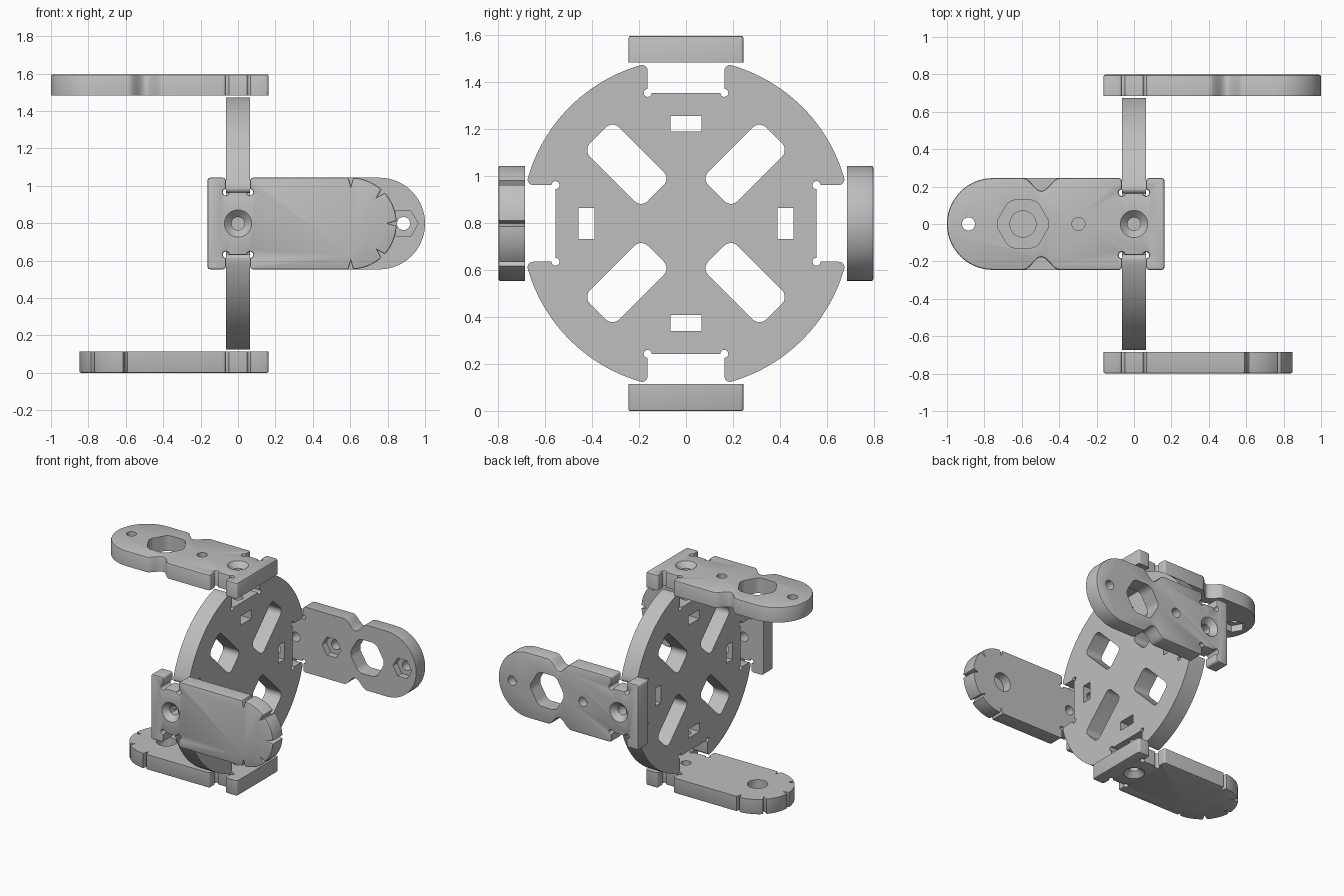
import bpy
import bmesh
from math import sin, cos, pi, asin, sqrt
from mathutils import Matrix, Vector

cube = bpy.data.objects.get("Cube")
if cube:
    bpy.data.objects.remove(cube, do_unlink=True)

CENTRE = Vector((0, 0, 0.798))
INNER, OUTER = 0.684, 0.798      # arm plate distances from the hub
HALF = 0.245                     # half width of an arm
RADIUS, THICK = 0.70, 0.065      # hub disc

grey = bpy.data.materials.new("plain_grey")
grey.use_nodes = True
grey.diffuse_color = (0.52, 0.52, 0.52, 1)
grey.node_tree.nodes["Principled BSDF"].inputs["Base Color"].default_value = (0.52, 0.52, 0.52, 1)


def arc(cx, cy, r, start, end, n):
    """Points on an arc, angles in degrees."""
    angles = [(start + (end - start) * i / n) * pi / 180 for i in range(n + 1)]
    return [(cx + r * cos(a), cy + r * sin(a)) for a in angles]


def mirror(points, axis):
    """Mirror a half profile and append it in reverse order."""
    flip = [(-x, y) if axis == 0 else (x, -y) for x, y in reversed(points)]
    return points + [p for p in flip if abs(p[axis]) > 1e-5]


def notch(half, floor, top, fillet, r=0.017):
    """Slot with rounded mouth and relieved inner corners."""
    side = arc(half + fillet, top - fillet, fillet, 90, 180, 4)
    side += arc(half, floor, r, 90, -180, 12)
    return mirror(side, 0)


def rounded_rect(cx, cy, hx, hy, r):
    pts = []
    for k, (sx, sy) in enumerate([(1, 1), (-1, 1), (-1, -1), (1, -1)]):
        pts += arc(cx + sx * (hx - r), cy + sy * (hy - r), r, 90 * k, 90 * k + 90, 5)
    return pts


def turn(points, degrees):
    m = Matrix.Rotation(degrees * pi / 180, 2)
    return [tuple(m @ Vector(p)) for p in points]


def prism(name, points, low, high, frame, bevel=0):
    """Extrude a profile along the local w axis; optionally soften the top rim."""
    bm = bmesh.new()
    base = bm.faces.new([bm.verts.new((x, y, low)) for x, y in points])
    out = bmesh.ops.extrude_face_region(bm, geom=[base], use_keep_orig=True)["geom"]
    top = [f for f in out if isinstance(f, bmesh.types.BMFace)][0]
    bmesh.ops.translate(bm, verts=top.verts[:], vec=(0, 0, high - low))
    bmesh.ops.recalc_face_normals(bm, faces=bm.faces[:])
    if bevel:
        bmesh.ops.bevel(bm, geom=top.edges[:], offset=bevel, segments=2,
                        profile=0.5, affect='EDGES', clamp_overlap=False)
    return finish(name, bm, frame)


def cone(name, u, r_low, r_high, low, high, frame):
    bm = bmesh.new()
    bmesh.ops.create_cone(bm, cap_ends=True, segments=32, radius1=r_low, radius2=r_high,
                          depth=high - low,
                          matrix=Matrix.Translation((u, 0, (low + high) / 2)))
    return finish(name, bm, frame)


def finish(name, bm, frame):
    bm.transform(frame)
    mesh = bpy.data.meshes.new(name)
    bm.to_mesh(mesh)
    bm.free()
    mesh.materials.append(grey)
    ob = bpy.data.objects.new(name, mesh)
    bpy.context.collection.objects.link(ob)
    return ob


def carve(ob, cutters):
    """Subtract the cutters, bake the result and shade it."""
    for c in cutters:
        c.hide_render = True
        mod = ob.modifiers.new("cut", 'BOOLEAN')
        mod.operation, mod.solver, mod.object = 'DIFFERENCE', 'EXACT', c
    bpy.context.view_layer.update()
    baked = bpy.data.meshes.new_from_object(
        ob.evaluated_get(bpy.context.evaluated_depsgraph_get()))
    ob.modifiers.clear()
    ob.data = baked
    for c in cutters:
        bpy.data.objects.remove(c, do_unlink=True)
    bpy.ops.object.select_all(action='DESELECT')
    ob.select_set(True)
    bpy.context.view_layer.objects.active = ob
    bpy.ops.object.shade_smooth_by_angle(angle=pi / 6)


def make_frame(u, w):
    """Axes: u along the part, w outward."""
    u, w = Vector(u), Vector(w)
    m = Matrix((u, w.cross(u), w)).transposed().to_4x4()
    return Matrix.Translation(CENTRE) @ m


def arm_tail():
    """Shared clamp end: slot for the disc, then the square tail."""
    return notch(0.065, 0.167, HALF, 0.015) + arc(-0.148, HALF - 0.015, 0.015, 90, 180, 3)


def clamp_hole(frame):
    return [cone("cut_bolt", 0, 0.035, 0.035, INNER - 0.05, OUTER + 0.05, frame),
            cone("cut_sink", 0, 0.028, 0.083, OUTER - 0.045, OUTER + 0.01, frame)]


def long_arm(name, u, w):
    frame = make_frame(u, w)
    half = arc(0.755, 0, HALF, 0, 90, 20)
    # smooth waist in each side
    for i in range(17):
        t = 1 - i / 8
        half.append((0.495 + 0.095 * t, HALF - 0.034 * (1 + cos(pi * t))))
    ob = prism(name, mirror(half + arm_tail(), 1), INNER, OUTER, frame, 0.01)
    # large softened hexagonal opening
    opening = []
    for i in range(72):
        a = 2 * pi * i / 72
        r = min(0.137, 0.127 / cos((a % (pi / 3)) - pi / 6))
        opening.append((0.594 + r * cos(a), r * sin(a)))
    cutters = clamp_hole(frame)
    cutters.append(prism("cut_opening", opening, INNER - 0.05, OUTER + 0.05, frame))
    # bolt holes with nut pockets on the inner face
    for x in (0.297, 0.885):
        cutters.append(cone("cut_hole", x, 0.035, 0.035, INNER - 0.05, OUTER + 0.05, frame))
        cutters.append(prism("cut_nut", arc(x, 0, 0.078, 0, 300, 5), INNER - 0.05,
                             INNER + 0.05, frame))
    carve(ob, cutters)


def short_arm(name, u, w):
    frame = make_frame(u, w)
    cx, deep, gap = 0.603, 0.045, 3
    # rounded end with radial slits
    half = [(cx + HALF - deep, 0)]
    for a in (0, 45):
        half += arc(cx, 0, HALF, a + gap, a + 45 - gap, 9)
        half += arc(cx, 0, HALF - deep, a + 45, a + 45, 1)[:1]
    half.append((cx - HALF * sin(gap * pi / 180), HALF))
    ob = prism(name, mirror(half + arm_tail(), 1), INNER, OUTER, frame, 0.008)
    # blind round socket on the inner face
    socket = cone("cut_socket", 0.594, 0.07, 0.07, INNER - 0.05, INNER + 0.07, frame)
    carve(ob, clamp_hole(frame) + [socket])


def hub_disc():
    frame = make_frame((0, 1, 0), (1, 0, 0))
    mouth, fillet = 0.163, 0.025
    edge = mouth + fillet
    swing = asin(edge / RADIUS) * 180 / pi
    quarter = notch(mouth, 0.555, sqrt(RADIUS ** 2 - edge ** 2), fillet)
    quarter += arc(0, 0, RADIUS, 90 + swing, 180 - swing, 24)[1:-1]
    outline = [p for k in range(4) for p in turn(quarter, 90 * k)]
    ob = prism("hub_disc", outline, -THICK, THICK, frame)
    cutters = []
    for k in range(4):
        # diagonal window, nut slot and edge bolt hole in each quarter
        window = turn(rounded_rect(0.356, 0, 0.174, 0.088, 0.04), 45 + 90 * k)
        slot = turn([(0.39, -0.066), (0.457, -0.066), (0.457, 0.066), (0.39, 0.066)], 90 * k)
        for pts in (window, slot):
            cutters.append(prism("cut_window", pts, -THICK - 0.05, THICK + 0.05, frame))
        spin = Matrix.Rotation(k * pi / 2, 4, 'Z') @ Matrix.Rotation(pi / 2, 4, 'Y')
        cutters.append(cone("cut_bolt", 0, 0.035, 0.035, 0.42, 0.6, frame @ spin))
    carve(ob, cutters)


hub_disc()
long_arm("top_arm", (-1, 0, 0), (0, 0, 1))
long_arm("back_arm", (1, 0, 0), (0, 1, 0))
short_arm("bottom_arm", (-1, 0, 0), (0, 0, -1))
short_arm("front_arm", (1, 0, 0), (0, -1, 0))
